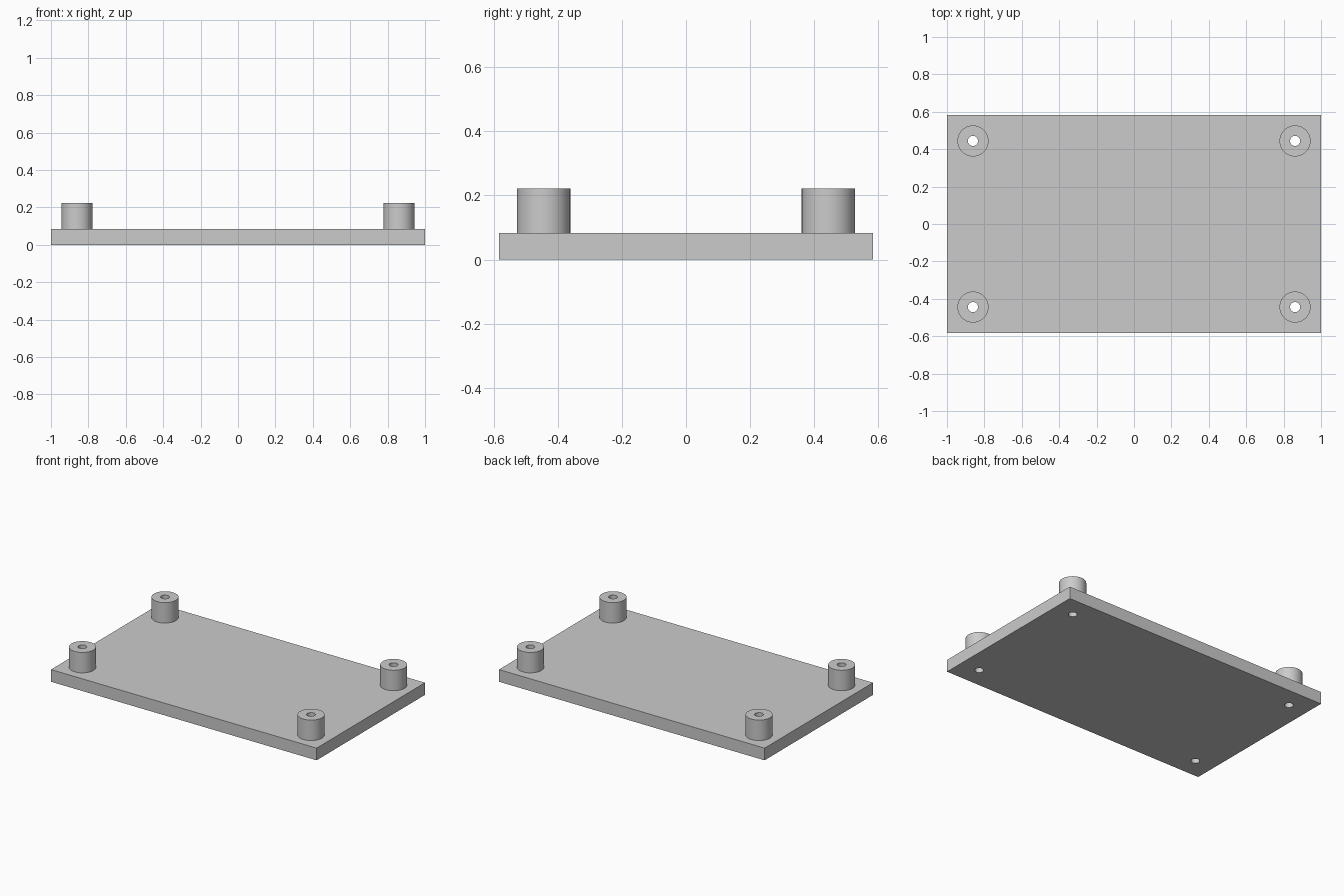
import bpy
import math

HALF_X, HALF_Y, THICK = 1.0, 0.583, 0.083
POST_X, POST_Y, POST_R, POST_TOP = 0.861, 0.444, 0.083, 0.222
HOLE_R = 0.027
CORNERS = [(sx * POST_X, sy * POST_Y) for sx in (-1, 1) for sy in (-1, 1)]

default = bpy.data.objects.get("Cube")
if default:
    bpy.data.objects.remove(default, do_unlink=True)

grey = bpy.data.materials.new("light grey")
grey.use_nodes = True
colour = (0.6, 0.6, 0.6, 1)
grey.diffuse_color = colour
grey.node_tree.nodes["Principled BSDF"].inputs["Base Color"].default_value = colour


def cylinder(name, x, y, radius, bottom, top):
    bpy.ops.mesh.primitive_cylinder_add(
        vertices=64, radius=radius, depth=top - bottom,
        location=(x, y, (top + bottom) / 2))
    obj = bpy.context.object
    obj.name = name
    obj.data.materials.append(grey)
    return obj


def combine(target, tool, operation):
    """Apply a boolean to the target, then discard the tool."""
    mod = target.modifiers.new(operation.title(), 'BOOLEAN')
    mod.operation = operation
    mod.solver = 'EXACT'
    mod.object = tool
    bpy.context.view_layer.objects.active = target
    bpy.ops.object.modifier_apply(modifier=mod.name)
    bpy.data.objects.remove(tool, do_unlink=True)


# Flat base plate
bpy.ops.mesh.primitive_cube_add(size=1, location=(0, 0, THICK / 2))
plate = bpy.context.object
plate.name = "base_plate_with_posts"
plate.scale = (2 * HALF_X, 2 * HALF_Y, THICK)
bpy.ops.object.transform_apply(location=True, scale=True)
plate.data.materials.append(grey)

# Corner posts, each fused to the plate and drilled right through
for x, y in CORNERS:
    combine(plate, cylinder("post", x, y, POST_R, THICK / 2, POST_TOP), 'UNION')
    combine(plate, cylinder("drill", x, y, HOLE_R, -0.1, POST_TOP + 0.1), 'DIFFERENCE')

# Smooth cylinder walls, crisp edges
bpy.ops.object.select_all(action='DESELECT')
plate.select_set(True)
bpy.context.view_layer.objects.active = plate
bpy.ops.object.shade_smooth_by_angle(angle=math.radians(30))
